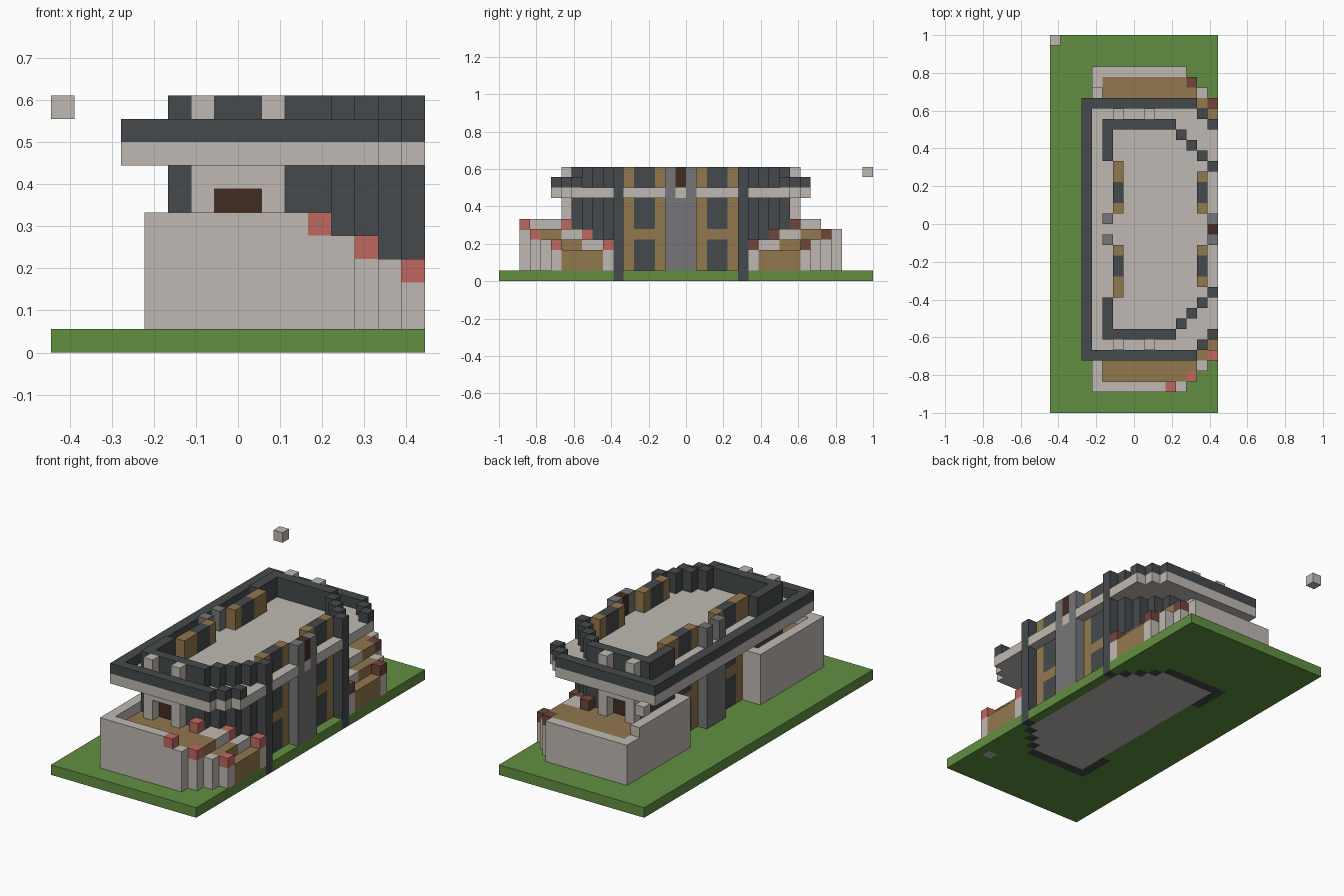
import bpy
import bmesh

old = bpy.data.objects.get("Cube")
if old:
    bpy.data.objects.remove(old, do_unlink=True)

U = 1 / 18          # block size
MIRROR = 34         # building is symmetric about block row 17


def material(name, rgb):
    lin = [((c / 255 + 0.055) / 1.055) ** 2.4 for c in rgb] + [1]
    m = bpy.data.materials.new(name)
    m.use_nodes = True
    m.diffuse_color = lin
    bsdf = m.node_tree.nodes["Principled BSDF"]
    bsdf.inputs["Base Color"].default_value = lin
    bsdf.inputs["Roughness"].default_value = 0.9
    return m


STONE = material("pale stone", (191, 185, 178))
SLATE = material("dark slate", (69, 74, 76))
GRASS = material("grass green", (97, 143, 65))
WOOD = material("tan wood", (146, 120, 79))
GREY = material("mid grey", (118, 118, 120))
RED = material("light red", (192, 104, 96))
MAROON = material("dark red", (112, 69, 59))
DOOR = material("dark brown", (66, 44, 35))

blocks = {}         # block position -> (part name, material)


def box(part, mat, xs, ys, zs, both=False):
    """Fill an inclusive block range; both also fills its mirrored twin."""
    for i in range(xs[0], xs[-1] + 1):
        for j in range(ys[0], ys[-1] + 1):
            for k in range(zs[0], zs[-1] + 1):
                blocks[i, j, k] = (part, mat)
                if both:
                    blocks[i, MIRROR - j, k] = (part, mat)


# Lawn and ground floor
box("lawn", GRASS, [0, 15], [0, 35], [0])
box("ground_floor", STONE, [6, 11], [8, 26], [0])
for n in range(3):
    box("ground_floor", STONE, [12 + n], [9 + n, 25 - n], [0])
box("buried_block", STONE, [14], [4], [0])

# Terraces: floor, outer wall and side wall
box("terrace_floor", WOOD, [5, 12], [3, 6], [1, 4], True)
box("terrace_wall", STONE, [4, 12], [2], [1, 4], True)
box("terrace_wall", STONE, [4, 11], [2], [5])
box("terrace_wall", STONE, [4], [2, 11], [1, 4], True)
box("terrace_wall", STONE, [5], [11], [1, 5], True)
box("terrace_wall", STONE, [4], [2, 11], [5])
box("terrace_wall", STONE, [4], [23, 30], [5])

# Stairs stepping down towards the entrance
box("stairs", WOOD, [13], [4, 5], [1, 4], True)
box("stairs", WOOD, [14], [5, 7], [1, 3], True)
box("stairs", WOOD, [15], [6, 9], [1, 2], True)

# Stair rails
for i, j, top in ((13, 3, 4), (14, 4, 3), (15, 5, 3), (14, 9, 3), (15, 10, 3),
                  (14, 8, 3), (13, 8, 4), (12, 7, 4), (11, 6, 4)):
    box("stair_rail", STONE, [i], [j], [1, top], True)
box("stair_rail", STONE, [12, 13], [6, 7], [1, 4], True)

# Red rail caps, darker at the far end
for i, j, k in ((11, 2, 5), (13, 3, 4), (15, 5, 3), (11, 6, 5), (13, 8, 4), (15, 10, 3)):
    box("rail_cap", RED, [i], [j], [k])
    if j > 2:
        box("rail_cap", MAROON, [i], [MIRROR - j], [k])

# Slate walls with stepped corners
box("slate_wall", SLATE, [5, 11], [7], [0, 10], True)
box("slate_wall", SLATE, [5], [7, 10], [0, 10], True)
for n in range(4):
    box("slate_wall", SLATE, [12 + n], [8 + n], [0, 10], True)

# Wood panels with windows on both long sides
for i, start in ((14, 12), (6, 11)):
    box("wood_panel", WOOD, [i], [start, 15], [1, 10], True)
    for zs in ([1, 3], [5, 10]):
        box("window", SLATE, [i], [13, 14], zs, True)

# Roof slab and its slate rim
for n, right in enumerate((13, 14)):
    box("roof_slab", STONE, [3, right], [5 + n], [8], True)
for j in range(7, 28):
    for i in range(3, 16):
        if blocks.get((i, j, 8), ("", None))[0] != "slate_wall":
            box("roof_slab", STONE, [i], [j], [8])
box("roof_rim", SLATE, [3], [5, 29], [9])
box("roof_rim", SLATE, [3, 13], [5], [9], True)
box("roof_rim", SLATE, [14], [6], [9], True)
box("roof_rim", SLATE, [15], [7], [9], True)

# Grey entrance piers, front and rear
for i in (5, 15):
    box("entrance_pier", GREY, [i], [16, 18], [1, 7])
    box("entrance_pier", GREY, [i], [16], [1, 10], True)
box("entrance_emblem_panel", DOOR, [15], [17], [9, 10])

# Terrace doorways with pilasters and lintel
box("terrace_door", DOOR, [7, 8], [7], [5, 6], True)
box("doorway_lintel", STONE, [6, 9], [6], [7], True)
for i in (6, 9):
    box("doorway_pilaster", STONE, [i], [6], [5, 10], True)

# Floating corner block
box("floating_block", STONE, [0], [35], [10])

# Block faces: outward direction and its four corners
FACES = []
for axis in range(3):
    a, b = (axis + 1) % 3, (axis + 2) % 3
    for side in (0, 1):
        quad = []
        for s, t in ((0, 0), (1, 0), (1, 1), (0, 1)):
            c = [0, 0, 0]
            c[axis], c[a], c[b] = side, s, t
            quad.append(c)
        step = [0, 0, 0]
        step[axis] = 2 * side - 1
        FACES.append((step, quad if side else quad[::-1]))


def build(part):
    """Make one object from the exposed faces of a part's blocks."""
    bm = bmesh.new()
    mesh = bpy.data.meshes.new(part)
    mats, verts = [], {}
    for pos, (name, mat) in blocks.items():
        if name != part:
            continue
        if mat not in mats:
            mats.append(mat)
        for step, quad in FACES:
            if tuple(p + s for p, s in zip(pos, step)) in blocks:
                continue
            corners = []
            for c in quad:
                key = tuple(p + q for p, q in zip(pos, c))
                if key not in verts:
                    x, y, z = key
                    verts[key] = bm.verts.new(((x - 8) * U, (y - 18) * U, z * U))
                corners.append(verts[key])
            bm.faces.new(corners).material_index = mats.index(mat)
    bm.to_mesh(mesh)
    bm.free()
    for m in mats:
        mesh.materials.append(m)
    bpy.context.collection.objects.link(bpy.data.objects.new(part, mesh))


for part in sorted({name for name, _ in blocks.values()}):
    build(part)
